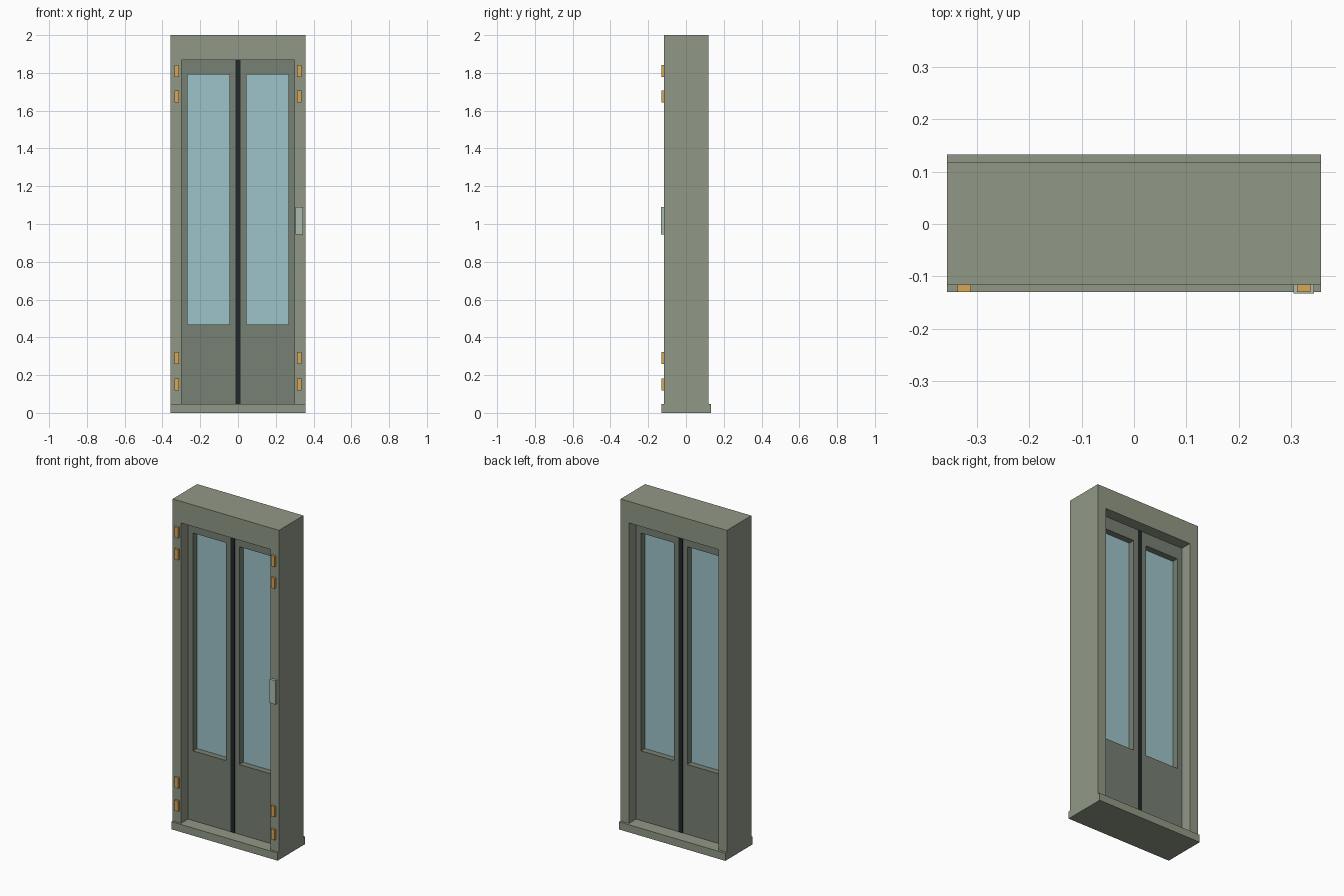
import bpy, bmesh

if "Cube" in bpy.data.objects:
    bpy.data.objects.remove(bpy.data.objects["Cube"])


def material(name, rgb):
    m = bpy.data.materials.new(name)
    m.diffuse_color = (*rgb, 1)
    m.use_nodes = True
    m.node_tree.nodes["Principled BSDF"].inputs["Base Color"].default_value = m.diffuse_color
    return m


FRAME = material("frame_paint", (0.285, 0.315, 0.24))
LEAF = material("leaf_paint", (0.185, 0.216, 0.17))
GLASS = material("glass", (0.34, 0.55, 0.59))
RUBBER = material("rubber", (0.015, 0.02, 0.02))
BRASS = material("brass", (0.69, 0.39, 0.09))
STEEL = material("plate_metal", (0.41, 0.50, 0.41))


def finish(bm, name, mat):
    bmesh.ops.recalc_face_normals(bm, faces=bm.faces)
    me = bpy.data.meshes.new(name)
    bm.to_mesh(me)
    bm.free()
    ob = bpy.data.objects.new(name, me)
    me.materials.append(mat)
    bpy.context.collection.objects.link(ob)
    return ob


def extrude_y(bm, y0, y1):
    # thicken every flat face lying at y0 through to y1
    ext = bmesh.ops.extrude_face_region(bm, geom=bm.faces[:], use_keep_orig=True)
    verts = [v for v in ext["geom"] if isinstance(v, bmesh.types.BMVert)]
    bmesh.ops.translate(bm, verts=verts, vec=(0, y1 - y0, 0))


def prism(name, outline, y0, y1, mat):
    bm = bmesh.new()
    bm.faces.new([bm.verts.new((x, y0, z)) for x, z in outline])
    extrude_y(bm, y0, y1)
    return finish(bm, name, mat)


def corners(x0, x1, z0, z1):
    return [(x0, z0), (x1, z0), (x1, z1), (x0, z1)]


def box(name, x0, x1, y0, y1, z0, z1, mat):
    return prism(name, corners(x0, x1, z0, z1), y0, y1, mat)


def ring(name, outer, inner, y0, y1, mat):
    bm = bmesh.new()
    o, i = [[bm.verts.new((x, y0, z)) for x, z in corners(*r)] for r in (outer, inner)]
    for a in range(4):
        b = (a + 1) % 4
        bm.faces.new((o[a], o[b], i[b], i[a]))
    extrude_y(bm, y0, y1)
    return finish(bm, name, mat)


# Frame: two jambs and header as one arch, standing on a wider sill
W, IN, TOP, SILL = 0.357, 0.30, 1.869, 0.046
prism("door_frame", [(-W, SILL), (-IN, SILL), (-IN, TOP), (IN, TOP),
                     (IN, SILL), (W, SILL), (W, 2), (-W, 2)], -0.117, 0.118, FRAME)
box("sill", -W, W, -0.130, 0.133, 0, SILL, FRAME)

for side, s in (("left", -1), ("right", 1)):
    def span(a, b):
        return (min(s * a, s * b), max(s * a, s * b))

    # Door leaf with recessed glass and a rubber seal on its meeting edge
    window = (*span(0.044, 0.267), 0.469, 1.791)
    ring(f"{side}_door_leaf", (*span(0.0135, IN), SILL, TOP), window, -0.05, 0.05, LEAF)
    box(f"{side}_glass", *window[:2], -0.012, 0.012, *window[2:], GLASS)
    box(f"{side}_seal", *span(0, 0.0135), -0.052, 0.052, SILL, TOP, RUBBER)

    # Paired hinges near top and bottom
    for n, z in enumerate((0.150, 0.290, 1.676, 1.809), 1):
        box(f"{side}_hinge_{n}", *span(0.312, 0.337), -0.130, -0.117, z - 0.032, z + 0.032, BRASS)

# Lock plate on the right jamb
box("lock_plate", 0.305, 0.344, -0.133, -0.117, 0.945, 1.09, STEEL)
